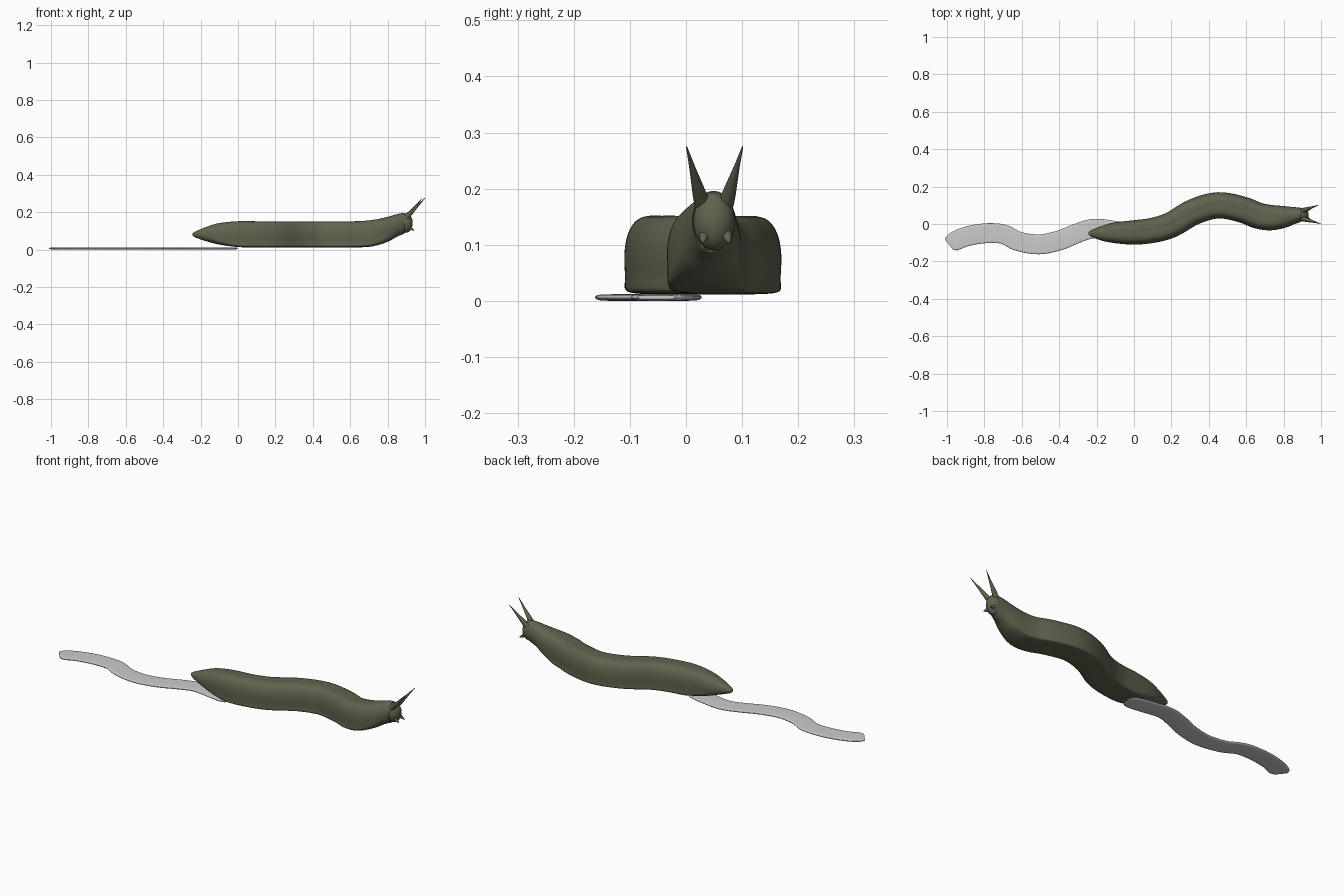
import bpy, bmesh, math
from mathutils import Vector

if "Cube" in bpy.data.objects:
    bpy.data.objects.remove(bpy.data.objects["Cube"])


def material(name, rgb):
    m = bpy.data.materials.new(name)
    m.diffuse_color = (*rgb, 1)
    m.use_nodes = True
    m.node_tree.nodes["Principled BSDF"].inputs["Base Color"].default_value = m.diffuse_color
    return m


SKIN = material("olive_skin", (0.115, 0.125, 0.075))


def spline(rows, steps):
    """Catmull-Rom resampling of rows of numbers."""
    out = []
    n = len(rows)
    for i in range(n - 1):
        p = [Vector(rows[max(0, min(n - 1, i + k))]) for k in (-1, 0, 1, 2)]
        for s in range(steps):
            t = s / steps
            out.append(0.5 * (2 * p[1] + (p[2] - p[0]) * t
                              + (2 * p[0] - 5 * p[1] + 4 * p[2] - p[3]) * t * t
                              + (3 * p[1] - p[0] - 3 * p[2] + p[3]) * t ** 3))
    out.append(Vector(rows[-1]))
    return out


def finish(name, bm, mat=None, angle=60):
    bmesh.ops.recalc_face_normals(bm, faces=bm.faces[:])
    me = bpy.data.meshes.new(name)
    bm.to_mesh(me)
    bm.free()
    ob = bpy.data.objects.new(name, me)
    bpy.context.collection.objects.link(ob)
    if mat:
        me.materials.append(mat)
    bpy.ops.object.select_all(action='DESELECT')
    ob.select_set(True)
    bpy.context.view_layer.objects.active = ob
    bpy.ops.object.shade_smooth_by_angle(angle=math.radians(angle))
    return ob


def loft(name, rings, mat=None, angle=60):
    bm = bmesh.new()
    vs = [[bm.verts.new(p) for p in r] for r in rings]
    n = len(vs[0])
    for a, b in zip(vs, vs[1:]):
        for i in range(n):
            j = (i + 1) % n
            bm.faces.new((a[i], a[j], b[j], b[i]))
    bm.faces.new(vs[0])
    bm.faces.new(vs[-1])
    return finish(name, bm, mat, angle)


def ground_sweep(name, rows, profile, mat=None, angle=60):
    """rows: x, y, half width, bottom z, top z, blend (0 oval .. 1 profile)."""
    pts = spline(rows, 5)
    half = spline(profile, 3)
    loop = half + [Vector((-p.x, p.y)) for p in half[-2:0:-1]]
    rings = []
    for i, p in enumerate(pts):
        a, b = pts[max(0, i - 1)], pts[min(len(pts) - 1, i + 1)]
        t = Vector((b[0] - a[0], b[1] - a[1])).normalized()
        ring = []
        for k, q in enumerate(loop):
            th = 2 * math.pi * k / len(loop)
            oval = Vector((math.sin(th), 0.5 - 0.5 * math.cos(th)))
            u, v = oval.lerp(q, max(0, min(1, p[5])))
            ring.append((p[0] - t.y * u * p[2], p[1] + t.x * u * p[2],
                         p[3] + v * (p[4] - p[3])))
        rings.append(ring)
    return loft(name, rings, mat, angle)


def horn(name, base, tip, radii):
    """Tapered feeler with evenly spaced radii from base to tip."""
    base, tip = Vector(base), Vector(tip)
    q = (tip - base).to_track_quat('Z', 'Y')
    rings = []
    for i, r in enumerate(radii):
        c = base.lerp(tip, i / (len(radii) - 1))
        rings.append([c + q @ Vector((r * math.cos(k * math.pi / 8),
                                      r * math.sin(k * math.pi / 8), 0))
                      for k in range(16)])
    return loft(name, rings, SKIN)


def ball(name, loc, radii):
    bm = bmesh.new()
    bmesh.ops.create_uvsphere(bm, u_segments=32, v_segments=20, radius=1)
    bmesh.ops.scale(bm, vec=radii, verts=bm.verts)
    bmesh.ops.translate(bm, vec=loc, verts=bm.verts)
    return finish(name, bm, SKIN)


# body with flat foot, pointed tail and raised neck
body_profile = [(0, 0), (0.5, 0), (0.88, 0.02), (0.99, 0.07), (0.98, 0.2), (1, 0.5),
                (0.91, 0.76), (0.68, 0.94), (0.35, 1), (0, 1)]
body_rows = [
    (-0.242, -0.05, 0.006, 0.075, 0.088, 0),
    (-0.225, -0.05, 0.019, 0.064, 0.098, 0),
    (-0.17, -0.05, 0.040, 0.045, 0.121, 0.2),
    (-0.1, -0.047, 0.056, 0.027, 0.142, 0.6),
    (0.0, -0.045, 0.065, 0.014, 0.151, 1),
    (0.1, -0.034, 0.067, 0.012, 0.151, 1),
    (0.2, -0.004, 0.069, 0.012, 0.151, 1),
    (0.32, 0.065, 0.070, 0.012, 0.151, 1),
    (0.45, 0.1, 0.070, 0.012, 0.151, 1),
    (0.58, 0.077, 0.070, 0.012, 0.151, 1),
    (0.66, 0.046, 0.070, 0.013, 0.152, 1),
    (0.73, 0.034, 0.068, 0.02, 0.16, 0.9),
    (0.8, 0.038, 0.059, 0.042, 0.175, 0.5),
    (0.85, 0.045, 0.047, 0.069, 0.19, 0.15),
    (0.885, 0.049, 0.039, 0.084, 0.196, 0),
    (0.892, 0.049, 0.036, 0.09, 0.192, 0),
]
ground_sweep("slug_body", body_rows, body_profile, SKIN)

# head
ball("head", (0.897, 0.05, 0.142), (0.037, 0.037, 0.052))

# long eye stalks and short lower feelers
for side, y, tipx in (("right", -1, 1.0), ("left", 1, 0.985)):
    horn("eye_stalk_" + side, (0.9, 0.05 + y * 0.021, 0.172), (tipx, 0.051 + y * 0.05, 0.275),
         (0.014, 0.0125, 0.010, 0.0075, 0.005, 0.003, 0.001))
    horn("feeler_" + side, (0.915, 0.053 + y * 0.02, 0.118), (0.942, 0.053 + y * 0.024, 0.103),
         (0.009, 0.008, 0.005, 0.001))

# slime trail
trail_profile = [(0, 0), (0.6, 0.02), (0.9, 0.15), (1, 0.5), (0.93, 0.85), (0.6, 0.97), (0, 1)]
trail_rows = [
    (-0.988, -0.112, 0.036, 0.003, 0.010, 1),
    (-0.965, -0.096, 0.050, 0, 0.012, 1),
    (-0.9, -0.068, 0.052, 0, 0.012, 1),
    (-0.8, -0.05, 0.053, 0, 0.012, 1),
    (-0.7, -0.054, 0.052, 0, 0.012, 1),
    (-0.62, -0.092, 0.052, 0, 0.012, 1),
    (-0.51, -0.109, 0.053, 0, 0.012, 1),
    (-0.4, -0.088, 0.053, 0, 0.012, 1),
    (-0.3, -0.048, 0.052, 0, 0.012, 1),
    (-0.21, -0.024, 0.052, 0, 0.012, 1),
    (-0.1, -0.038, 0.053, 0, 0.012, 1),
    (-0.03, -0.05, 0.048, 0, 0.012, 1),
    (-0.005, -0.053, 0.034, 0.003, 0.010, 1),
]
ground_sweep("slime_trail", trail_rows, trail_profile, None, 50)
